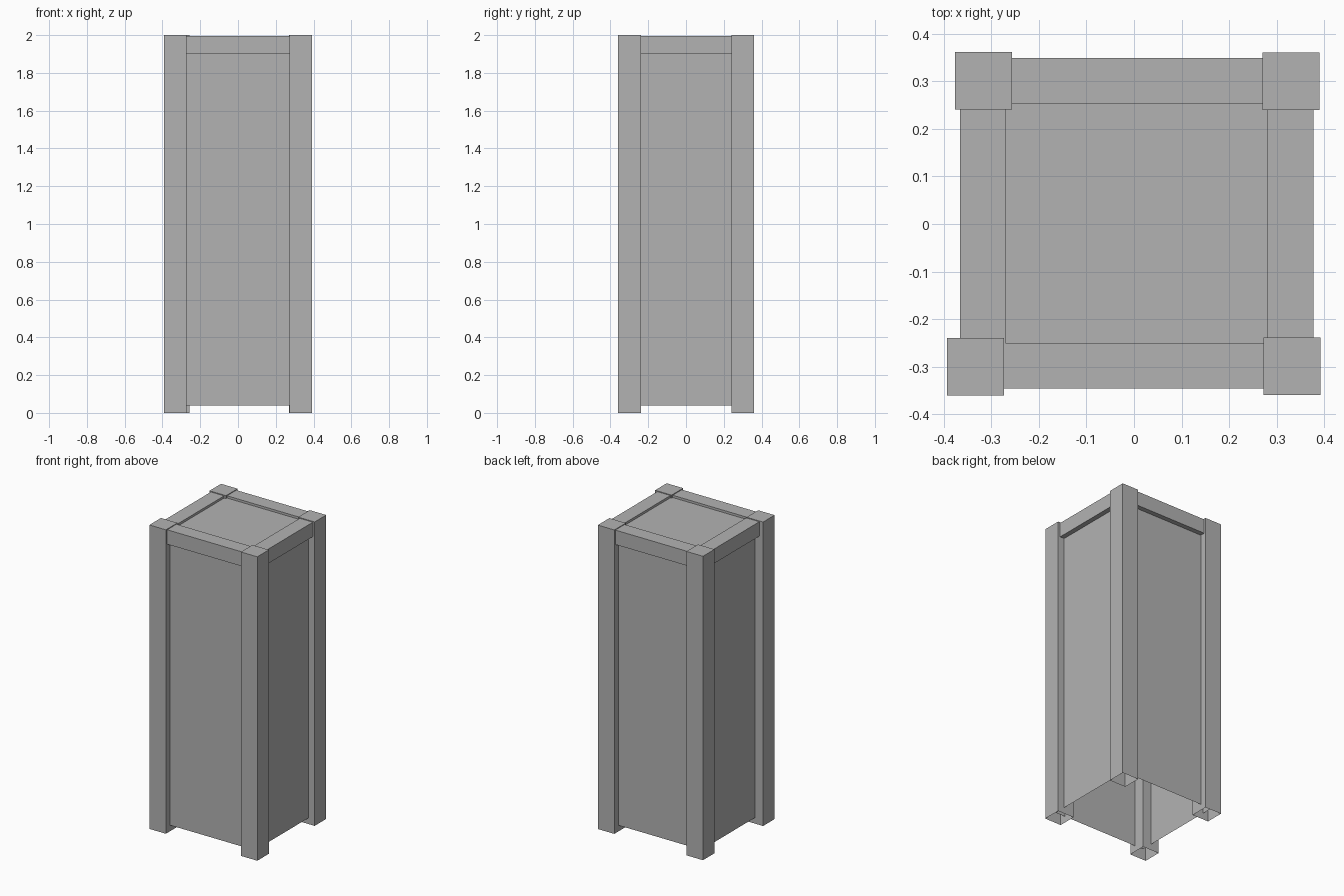
import bpy
import bmesh
from mathutils import Matrix, Vector

cube = bpy.data.objects.get("Cube")
if cube:
    bpy.data.objects.remove(cube)

grey = bpy.data.materials.new("plain grey")
grey.use_nodes = True
colour = (0.45, 0.45, 0.45, 1)
grey.diffuse_color = colour
grey.node_tree.nodes["Principled BSDF"].inputs["Base Color"].default_value = colour


def box(name, low, high, open_bottom=False):
    """Box between two corners, optionally hollow and open underneath."""
    low, high = Vector(low), Vector(high)
    bm = bmesh.new()
    bmesh.ops.create_cube(bm, size=1, matrix=Matrix.Translation((low + high) / 2)
                          @ Matrix.Diagonal((high - low).to_4d()))
    bm.normal_update()
    if open_bottom:
        under = [f for f in bm.faces if f.normal.z < -0.5]
        bmesh.ops.delete(bm, geom=under, context='FACES')
    mesh = bpy.data.meshes.new(name)
    bm.to_mesh(mesh)
    bm.free()
    mesh.materials.append(grey)
    obj = bpy.data.objects.new(name, mesh)
    bpy.context.collection.objects.link(obj)
    return obj


# Hollow main body, open underneath
box("body_shell", (-0.335, -0.317, 0.04), (0.345, 0.317, 1.98), True)

# Corner posts, slightly uneven in placement
POST = 0.12
for name, x, y in (("front_right_post", -0.393, -0.36), ("front_left_post", 0.272, -0.359),
                   ("back_right_post", -0.376, 0.241), ("back_left_post", 0.27, 0.24)):
    box(name, (x, y, 0), (x + POST, y + POST, 2), True)

# Top rails between the posts
RAIL_LOW, RAIL_TOP = 1.9, 1.995
for name, x0, y0, x1, y1 in (("front_rail", -0.29, -0.346, 0.29, -0.25),
                             ("back_rail", -0.29, 0.252, 0.29, 0.349),
                             ("right_rail", -0.366, -0.25, -0.27, 0.252),
                             ("left_rail", 0.281, -0.25, 0.377, 0.252)):
    box(name, (x0, y0, RAIL_LOW), (x1, y1, RAIL_TOP))
